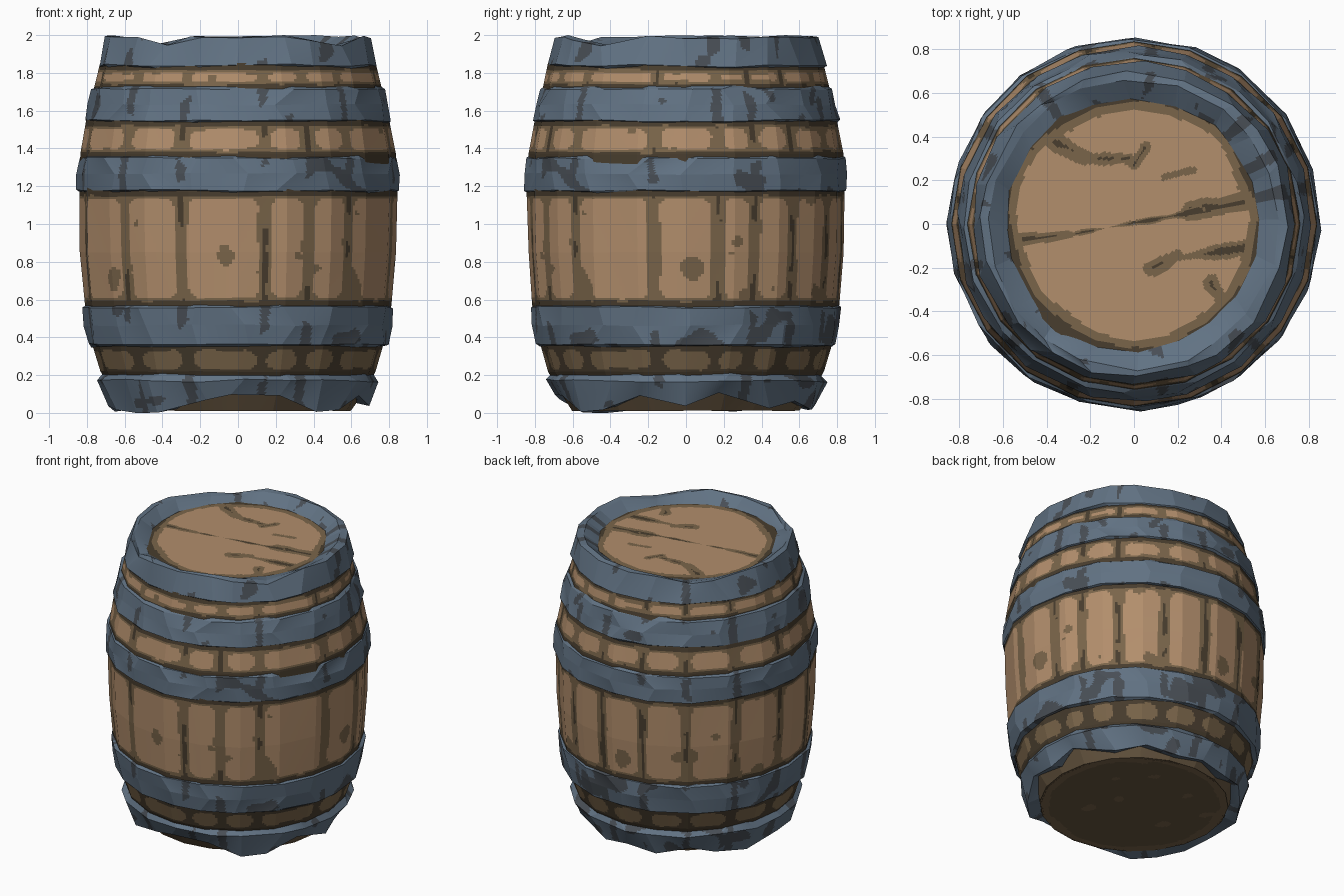
import bpy, math, random
from mathutils import Vector, noise

if "Cube" in bpy.data.objects:
    bpy.data.objects.remove(bpy.data.objects["Cube"])

random.seed(4)
SIDES, SUB, STEP = 20, 16, 0.0125


def mat(name, r, g, b):
    m = bpy.data.materials.new(name)
    lin = lambda c: ((c / 255 + 0.055) / 1.055) ** 2.4
    m.diffuse_color = (lin(r), lin(g), lin(b), 1)
    m.use_nodes = True
    m.node_tree.nodes["Principled BSDF"].inputs["Base Color"].default_value = m.diffuse_color
    return m


MATS = [mat("tan_wood", 178, 142, 108), mat("brown_wood", 122, 101, 74),
        mat("dark_groove", 72, 61, 46), mat("blue_iron", 97, 114, 131),
        mat("stained_iron", 72, 78, 85), mat("base_wood", 104, 87, 65)]
TAN, BROWN, DARK, BLUE, STAIN, BASE = range(6)

# stave seams as angles, and the heights where wood shows between hoops
SEAMS = [-165, -136, -111, -80, -63, -45, -12, 12, 26, 43, 64, 84, 105, 125, 148, 172]
GAPS = [(0.20, 0.36), (0.57, 1.17), (1.36, 1.54), (1.725, 1.83)]


def nz(p, s, off=0.0):
    return noise.noise(Vector((p.x * s + off, p.y * s + off * 1.7, p.z * s + 3.1)))


def seam_dist(p):
    a = math.degrees(math.atan2(p.y, p.x))
    d = min(abs((a - s + 180) % 360 - 180) for s in SEAMS)
    return math.radians(d) * math.hypot(p.x, p.y)


# staves: light panels with rounded brown borders and dark grooves
def stave_rule(p):
    gap = next((g for g in GAPS if g[0] - 0.02 < p.z < g[1] + 0.02), None)
    if gap is None:
        return BASE if p.z < 0.2 else DARK
    h = gap[1] - gap[0]
    s = seam_dist(p) + 0.016 * nz(p, 6)
    e = min(p.z - gap[0], gap[1] - p.z) + 0.012 * nz(p, 7, 5)
    R = 0.05 if h < 0.12 else 0.085
    d = R - math.hypot(max(0, R - s), max(0, R - e))
    wide = 0.031 if h < 0.12 else 0.037
    if e < (0.014 if h < 0.12 else 0.022) or (s < 0.012 and nz(p, 4, 9) > 0.0):
        return DARK
    if gap[0] < 0.3:
        return DARK if d < 0.03 else BROWN
    spot = 0.40 if 0.57 < p.z < 0.85 else 0.58
    if d < wide or nz(p, 7, 20) > spot:
        return BROWN
    return TAN


# hoops: blue iron with dark stains, more of them over seams and low down
def hoop_rule(p):
    stain = nz(p, 6, 31)
    if seam_dist(p) + 0.014 * nz(p, 8) < 0.026 and nz(p, 4, 40) > 0.05:
        return STAIN
    return STAIN if stain > (0.36 if p.z < 0.6 else 0.47) else BLUE


# lid: brown rim, plank cracks given as segments (ax, ay, bx, by, half width)
CRACKS = [(-0.5, -0.07, -0.3, -0.05, 0.022), (-0.3, -0.05, 0.3, 0.06, 0.010),
          (0.26, 0.06, 0.52, 0.10, 0.038), (-0.35, 0.37, -0.22, 0.31, 0.040),
          (-0.22, 0.30, -0.02, 0.30, 0.026), (0.14, 0.22, 0.27, 0.25, 0.02),
          (0.08, -0.21, 0.2, -0.14, 0.034), (0.2, -0.16, 0.55, -0.10, 0.027),
          (0.35, -0.27, 0.42, -0.38, 0.035), (0.0, 0.27, 0.05, 0.35, 0.025)]


def lid_rule(p):
    e = 0.58 - math.hypot(p.x, p.y) + 0.035 * nz(p, 5)
    if e < 0.016:
        return DARK
    if e < 0.056:
        return BROWN
    for ax, ay, bx, by, w in CRACKS:
        a, b, q = Vector((ax, ay)), Vector((bx, by)), Vector((p.x, p.y))
        t = max(0, min(1, (q - a).dot(b - a) / (b - a).length_squared))
        d = (q - a.lerp(b, t)).length + 0.022 * nz(p, 8, 3)
        if d < w:
            return DARK if d < w * 0.15 else BROWN
    return TAN


def base_rule(p):
    e = 0.62 - math.hypot(p.x, p.y) + 0.03 * nz(p, 5)
    return BROWN if e < 0.07 or nz(p, 8, 8) > 0.5 else BASE


def band(name, profile, rule, jit=0.008, shift=None):
    """Faceted ring from a coarse jittered profile, diced so colours follow a rule."""
    coarse = []
    for j, (r, z) in enumerate(profile):
        row = []
        for i in range(SIDES):
            a = 2 * math.pi * (i + 0.25 * random.uniform(-1, 1) * (jit > 0.004)) / SIDES
            rr = r + random.uniform(-jit, jit) if r > 0.05 else r
            zz = z + random.uniform(-jit, jit) + (shift(j, i) if shift else 0)
            row.append(Vector((rr * math.cos(a), rr * math.sin(a), min(2.0, max(0.0, zz)))))
        coarse.append(row)
    n = SIDES * SUB
    rings = []
    for j in range(len(profile) - 1):
        (r0, z0), (r1, z1) = profile[j], profile[j + 1]
        cuts = max(1, round(math.hypot(r1 - r0, z1 - z0) / STEP))
        for c in range(cuts + (j == len(profile) - 2)):
            t, ring = c / cuts, []
            for k in range(n):
                i, u = k // SUB, (k % SUB) / SUB
                i2 = (i + 1) % SIDES
                lo = coarse[j][i].lerp(coarse[j][i2], u)
                hi = coarse[j + 1][i].lerp(coarse[j + 1][i2], u)
                ring.append(lo.lerp(hi, t))
            rings.append(ring)
    verts = [v for ring in rings for v in ring]
    faces = [(j * n + k, j * n + (k + 1) % n, (j + 1) * n + (k + 1) % n, (j + 1) * n + k)
             for j in range(len(rings) - 1) for k in range(n)]
    me = bpy.data.meshes.new(name)
    me.from_pydata(verts, [], faces)
    for m in MATS:
        me.materials.append(m)
    me.polygons.foreach_set("material_index", [
        rule((verts[f[0]] + verts[f[1]] + verts[f[2]] + verts[f[3]]) / 4) for f in faces])
    me.update()
    ob = bpy.data.objects.new(name, me)
    bpy.context.collection.objects.link(ob)
    return ob


# wooden body
band("staves", [(0.60, 0.012), (0.68, 0.13), (0.728, 0.22), (0.772, 0.36), (0.812, 0.57),
                (0.835, 0.85), (0.842, 1.17), (0.834, 1.37), (0.803, 1.54),
                (0.757, 1.73), (0.728, 1.85)], stave_rule, 0.003)

# three middle hoops, nearly flush with the wood
for name, r0, z0, r1, z1 in [("lower_hoop", 0.798, 0.355, 0.824, 0.57),
                             ("middle_hoop", 0.853, 1.17, 0.846, 1.36),
                             ("upper_hoop", 0.813, 1.54, 0.775, 1.725)]:
    band(name, [(r0 - 0.025, z0 - 0.004), (r0, z0 + 0.008), ((r0 + r1) / 2 + 0.003, (z0 + z1) / 2),
                (r1, z1 - 0.012), (r1 - 0.024, z1 + 0.004)], hoop_rule, 0.006)

# torn bottom hoop: lower edge height for each side
TEAR = [0.03, 0.10, 0.03, 0.06, 0.02, 0.04, 0.01, 0.06, 0.03, 0.0,
        0.03, 0.01, 0.0, 0.0, 0.06, 0.10, 0.10, 0.01, 0.02, 0.09]
band("bottom_hoop", [(0.61, 0.022), (0.69, 0.0), (0.745, 0.17), (0.712, 0.212)],
     hoop_rule, 0.009, lambda j, i: TEAR[i] if j < 2 else 0)

# chipped top hoop with its sloped inner rim
CHIPS = {7: -0.04, 8: -0.03, 13: -0.05, 18: -0.05, 17: -0.02}
band("top_hoop", [(0.715, 1.82), (0.742, 1.838), (0.702, 1.99), (0.665, 1.992), (0.56, 1.925)],
     hoop_rule, 0.010, lambda j, i: CHIPS.get(i, 0) if j in (2, 3) else 0)

# end discs
band("lid", [(0.61, 1.935), (0.002, 1.935)], lid_rule, 0)
band("base", [(0.002, 0.012), (0.61, 0.012)], base_rule, 0)
